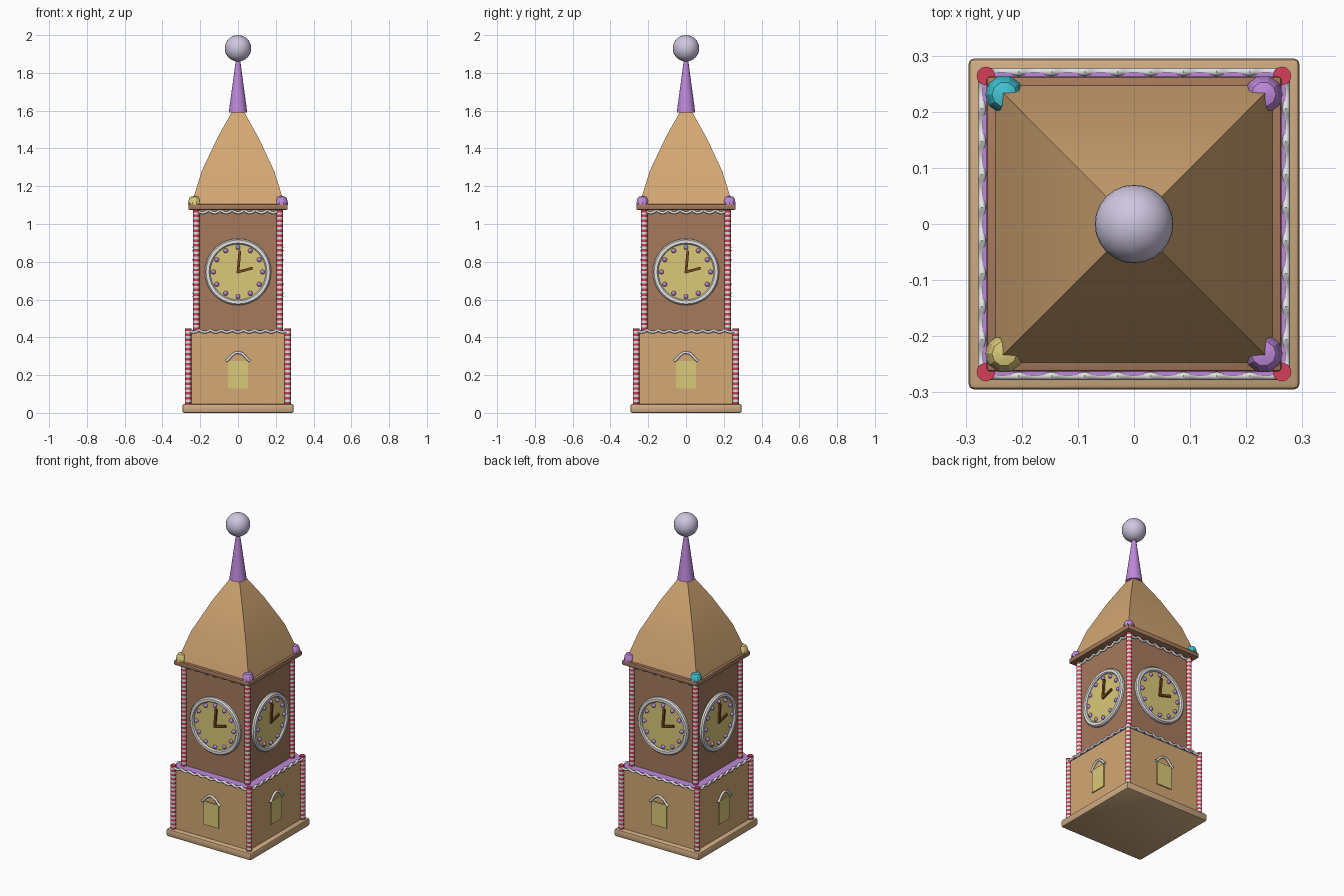
import bpy, bmesh
from math import pi, sin, cos, radians
from mathutils import Matrix, Vector

cube = bpy.data.objects.get("Cube")
if cube:
    bpy.data.objects.remove(cube, do_unlink=True)


def material(name, rgb):
    m = bpy.data.materials.new(name)
    m.use_nodes = True
    linear = [((c / 255 + 0.055) / 1.055) ** 2.4 for c in rgb] + [1]
    m.diffuse_color = linear
    m.node_tree.nodes["Principled BSDF"].inputs["Base Color"].default_value = linear
    return m


tan = material("gingerbread tan", (212, 168, 116))
biscuit = material("pale biscuit", (208, 172, 130))
brown = material("gingerbread brown", (166, 122, 92))
dark = material("dark chocolate", (122, 70, 32))
white = material("icing white", (226, 226, 226))
red = material("candy red", (212, 62, 88))
yellow = material("pale yellow", (218, 202, 122))
purple = material("candy purple", (190, 136, 218))
lavender = material("pale lavender", (206, 198, 224))
cyan = material("candy cyan", (66, 196, 212))


def finish(name, bm, *mats, angle=35):
    bmesh.ops.recalc_face_normals(bm, faces=bm.faces)
    mesh = bpy.data.meshes.new(name)
    bm.to_mesh(mesh)
    bm.free()
    for m in mats:
        mesh.materials.append(m)
    ob = bpy.data.objects.new(name, mesh)
    bpy.context.collection.objects.link(ob)
    bpy.ops.object.select_all(action="DESELECT")
    ob.select_set(True)
    bpy.context.view_layer.objects.active = ob
    bpy.ops.object.shade_smooth_by_angle(angle=radians(angle))
    return ob


def slab(name, half, z0, z1, mat, bevel=0):
    bm = bmesh.new()
    bmesh.ops.create_cube(bm, size=1, matrix=Matrix.Translation((0, 0, (z0 + z1) / 2))
                          @ Matrix.Diagonal((2 * half, 2 * half, z1 - z0, 1)))
    if bevel:
        bmesh.ops.bevel(bm, geom=bm.edges[:], offset=bevel, segments=2,
                        profile=0.5, affect="EDGES")
    return finish(name, bm, mat)


def lathe(name, profile, sides, mats, at=(0, 0), turn=0, stripes=False, angle=35):
    """Stack rings of (radius, z), capped at both ends."""
    bm = bmesh.new()
    rings = [[bm.verts.new((at[0] + r * cos(turn + 2 * pi * i / sides),
                            at[1] + r * sin(turn + 2 * pi * i / sides), z))
              for i in range(sides)] for r, z in profile]
    for row, (a, b) in enumerate(zip(rings, rings[1:])):
        for i in range(sides):
            j = (i + 1) % sides
            face = bm.faces.new((a[i], a[j], b[j], b[i]))
            face.material_index = row % 2 if stripes else 0
    bm.faces.new(rings[0])
    bm.faces.new(rings[-1])
    return finish(name, bm, *mats, angle=angle)


def around(ob):
    """Repeat a front part on the other three sides."""
    front = ob.name
    ob.name = "front_" + front
    for side, k in (("right", 1), ("back", 2), ("left", 3)):
        copy = ob.copy()
        copy.name = side + "_" + front
        copy.rotation_euler.z = k * pi / 2
        bpy.context.collection.objects.link(copy)


def tube(name, points, radius, mat, sides=8):
    """Round tube along points in a plane of constant y."""
    bm = bmesh.new()
    pts = [Vector(p) for p in points]
    rings = []
    for k, p in enumerate(pts):
        along = (pts[min(k + 1, len(pts) - 1)] - pts[max(k - 1, 0)]).normalized()
        out = Vector((0, -1, 0))
        up = along.cross(out)
        rings.append([bm.verts.new(p + radius * (cos(t) * out + sin(t) * up))
                      for t in (2 * pi * i / sides for i in range(sides))])
    for a, b in zip(rings, rings[1:]):
        for i in range(sides):
            j = (i + 1) % sides
            bm.faces.new((a[i], a[j], b[j], b[i]))
    bm.faces.new(rings[0])
    bm.faces.new(rings[-1])
    return finish(name, bm, mat, angle=50)


def icing(name, half, y, z, drop, scallops, radius):
    n = scallops * 8
    pts = [(half * (2 * i / n - 1), -y, z - drop * abs(sin(pi * i / 8)))
           for i in range(n + 1)]
    around(tube(name, pts, radius, white))


def columns(name, offset, z0, z1, radius, bands):
    profile = [(radius, z0 + (z1 - z0) * i / bands) for i in range(bands + 1)]
    for sx, xn in ((-1, "right"), (1, "left")):
        for sy, yn in ((-1, "front"), (1, "back")):
            lathe(f"{yn}_{xn}_{name}", profile, 12, (red, white),
                  (sx * offset, sy * offset), stripes=True)


# Stacked tower masses
slab("base_plate", 0.295, 0, 0.047, biscuit, 0.01)
slab("lower_storey", 0.262, 0.04, 0.43, tan)
slab("ledge", 0.27, 0.425, 0.438, purple)
slab("upper_storey", 0.218, 0.43, 1.08, brown)
slab("cornice", 0.263, 1.075, 1.105, brown, 0.006)

# Candy columns and icing trim
columns("lower_column", 0.264, 0.045, 0.446, 0.0165, 31)
columns("upper_column", 0.221, 0.438, 1.075, 0.0165, 49)
icing("lower_icing", 0.265, 0.271, 0.439, 0.012, 9, 0.007)
icing("upper_icing", 0.218, 0.224, 1.073, 0.014, 7, 0.007)

# Curved four-sided roof, spire and ball
roof = [(0.247, 1.104), (0.192, 1.28), (0.106, 1.462), (0.02, 1.615)]
lathe("roof", [(h * 2 ** 0.5, z) for h, z in roof], 4, (tan,), turn=pi / 4)
lathe("spire", [(0.049, 1.59), (0.01, 1.88)], 20, (purple,))
bm = bmesh.new()
bmesh.ops.create_uvsphere(bm, u_segments=24, v_segments=16, radius=0.07,
                          matrix=Matrix.Translation((0, 0, 1.93)))
finish("finial_ball", bm, lavender)

# Gumdrops on the cornice corners
drop = [(0.034, 1.104), (0.029, 1.132), (0.022, 1.143), (0.008, 1.147)]
for name, x, y, mat in (("front_right", -1, -1, yellow), ("front_left", 1, -1, purple),
                        ("back_left", 1, 1, purple), ("back_right", -1, 1, cyan)):
    lathe(name + "_gumdrop", drop, 10, (mat,), (x * 0.231, y * 0.231), angle=25)

# Clocks: built lying flat, then stood up against the wall
CLOCK_Z = 0.746


def stand(ob):
    ob.data.transform(Matrix.Translation((0, -0.218, CLOCK_Z)) @ Matrix.Rotation(pi / 2, 4, "X"))
    around(ob)


stand(lathe("clock_face", [(0.155, -0.005), (0.155, 0.008)], 40, (yellow,)))
bm = bmesh.new()
section = [(0.176, -0.005), (0.176, 0.012), (0.169, 0.02), (0.153, 0.02), (0.147, 0.012), (0.147, -0.005)]
loop = [bm.verts.new((r, 0, z)) for r, z in section]
edges = [bm.edges.new(pair) for pair in zip(loop, loop[1:])]
bmesh.ops.spin(bm, geom=loop + edges, axis=(0, 0, 1), cent=(0, 0, 0),
               angle=2 * pi, steps=40, use_merge=True)
stand(finish("clock_rim", bm, white))

bm = bmesh.new()
for i in range(12):
    a = i * pi / 6
    bmesh.ops.create_uvsphere(bm, u_segments=10, v_segments=6, radius=0.0125,
                              matrix=Matrix.Translation((0.13 * sin(a), 0.13 * cos(a), 0.01)))
stand(finish("hour_dots", bm, purple))

bm = bmesh.new()
for angle, length in ((5, 0.118), (75, 0.085)):
    bmesh.ops.create_cube(bm, size=1, matrix=Matrix.Rotation(-radians(angle), 4, "Z")
                          @ Matrix.Translation((0, length / 2 - 0.005, 0.013))
                          @ Matrix.Diagonal((0.014, length, 0.01, 1)))
stand(finish("clock_hands", bm, dark))

# Windows with icing arches
bm = bmesh.new()
bmesh.ops.create_cube(bm, size=1, matrix=Matrix.Translation((0, -0.262, 0.203))
                      @ Matrix.Diagonal((0.105, 0.014, 0.146, 1)))
around(finish("window", bm, yellow))
arch = [(-0.064, 0.274), (-0.052, 0.282), (-0.035, 0.302), (-0.018, 0.316), (0, 0.32)]
arch += [(-x, z) for x, z in reversed(arch[:-1])]
around(tube("window_arch", [(x, -0.268, z) for x, z in arch], 0.007, white))
